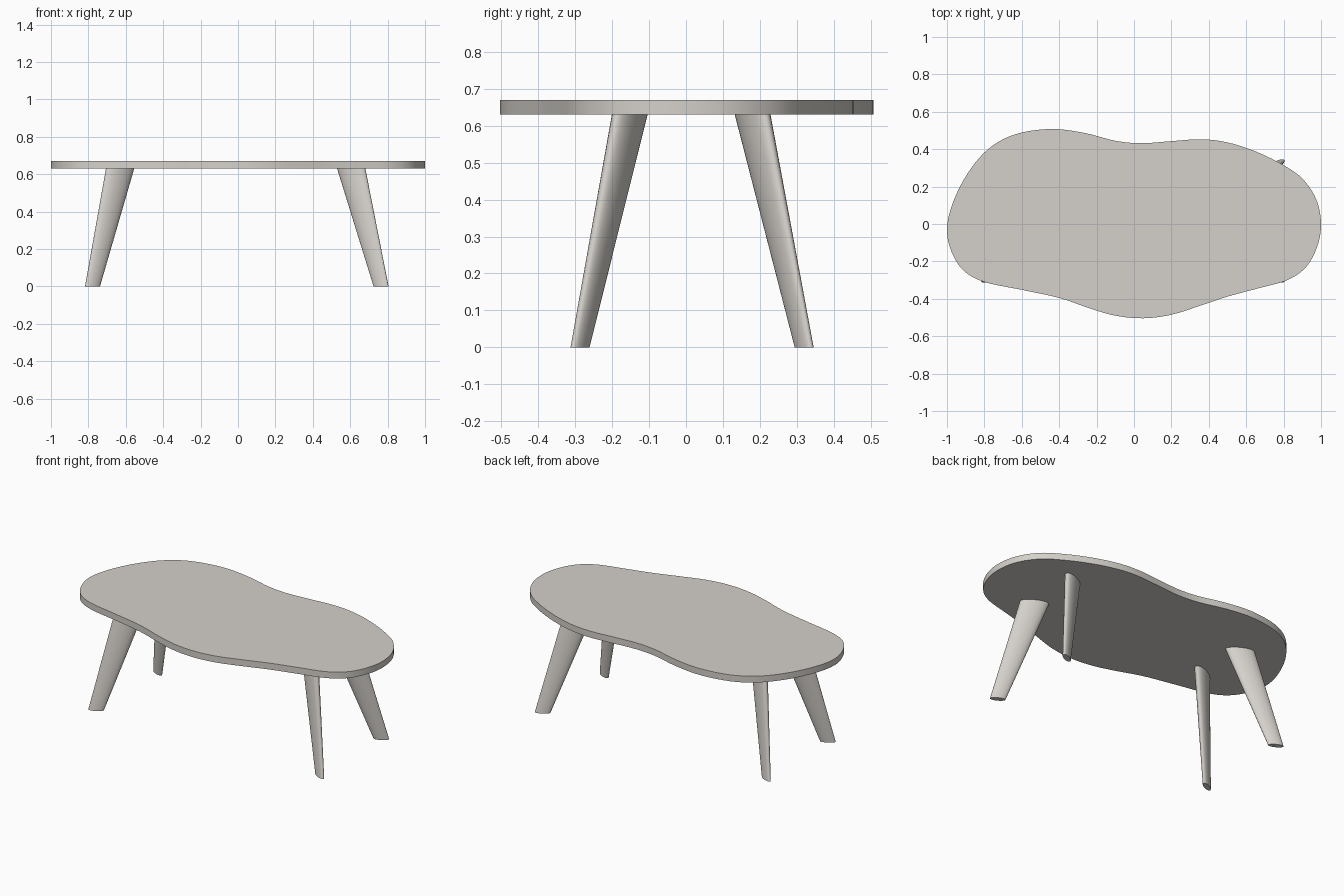
import bpy, bmesh, math
from mathutils import Vector

if "Cube" in bpy.data.objects:
    bpy.data.objects.remove(bpy.data.objects["Cube"])

mat = bpy.data.materials.new("warm light grey")
mat.diffuse_color = (0.66, 0.63, 0.59, 1)
mat.use_nodes = True
mat.node_tree.nodes["Principled BSDF"].inputs["Base Color"].default_value = mat.diffuse_color


def loft(name, rings):
    """Closed solid between stacked rings of equal length."""
    bm = bmesh.new()
    loops = [[bm.verts.new(p) for p in r] for r in rings]
    n = len(loops[0])
    for lo, hi in zip(loops, loops[1:]):
        for i in range(n):
            j = (i + 1) % n
            bm.faces.new((lo[i], lo[j], hi[j], hi[i]))
    bm.faces.new(loops[0][::-1])
    bm.faces.new(loops[-1])
    bmesh.ops.recalc_face_normals(bm, faces=bm.faces)
    me = bpy.data.meshes.new(name)
    bm.to_mesh(me)
    bm.free()
    me.materials.append(mat)
    ob = bpy.data.objects.new(name, me)
    bpy.context.collection.objects.link(ob)
    bpy.ops.object.select_all(action='DESELECT')
    ob.select_set(True)
    bpy.context.view_layer.objects.active = ob
    bpy.ops.object.shade_smooth_by_angle(angle=math.radians(30))
    return ob


def smooth_loop(pts, steps):
    """Closed Catmull-Rom curve through the points."""
    out, n = [], len(pts)
    for i in range(n):
        a, b, c, d = (Vector(pts[(i + k) % n]) for k in (-1, 0, 1, 2))
        for s in range(steps):
            t = s / steps
            out.append(0.5 * (2 * b + (c - a) * t + (2 * a - 5 * b + 4 * c - d) * t * t
                              + (3 * b - a - 3 * c + d) * t ** 3))
    return out


# Table top: freeform pebble outline
outline = [(-1, -0.03), (-0.975, -0.15), (-0.91, -0.25), (-0.8, -0.31), (-0.6, -0.352),
           (-0.4, -0.395), (-0.24, -0.45), (-0.1, -0.49), (0.05, -0.504), (0.2, -0.485),
           (0.36, -0.435), (0.5, -0.388), (0.66, -0.345), (0.82, -0.3), (0.92, -0.23),
           (0.98, -0.12), (1, 0), (0.975, 0.13), (0.9, 0.243), (0.79, 0.32),
           (0.65, 0.388), (0.5, 0.436), (0.36, 0.453), (0.2, 0.443), (0.04, 0.432),
           (-0.1, 0.445), (-0.27, 0.488), (-0.45, 0.508), (-0.64, 0.478), (-0.78, 0.4),
           (-0.89, 0.27), (-0.97, 0.11)]
edge = smooth_loop(outline, 5)
loft("table_top", [[(p.x, p.y, z) for p in edge] for z in (0.63, 0.67)])


# Splayed, tapered legs with a flat oval section turned toward the corner
def oval(cx, cy, z, size, turn, n=32):
    ring = []
    for i in range(n):
        t = 2 * math.pi * i / n
        u, v = 0.084 * size * math.cos(t), 0.032 * size * math.sin(t)
        ring.append((cx + u * math.cos(turn) - v * math.sin(turn),
                     cy + u * math.sin(turn) + v * math.cos(turn), z))
    return ring


for side, sx, foot_x, top_x in (("left", -1, -0.778, -0.63), ("right", 1, 0.765, 0.605)):
    for end, sy, foot_y, top_y in (("front", -1, -0.287, -0.152), ("back", 1, 0.32, 0.18)):
        turn = math.radians(28) * sx * sy
        loft(f"{end}_{side}_leg", [oval(foot_x, foot_y, 0, 0.53, turn),
                                   oval(top_x, top_y, 0.632, 1, turn)])
